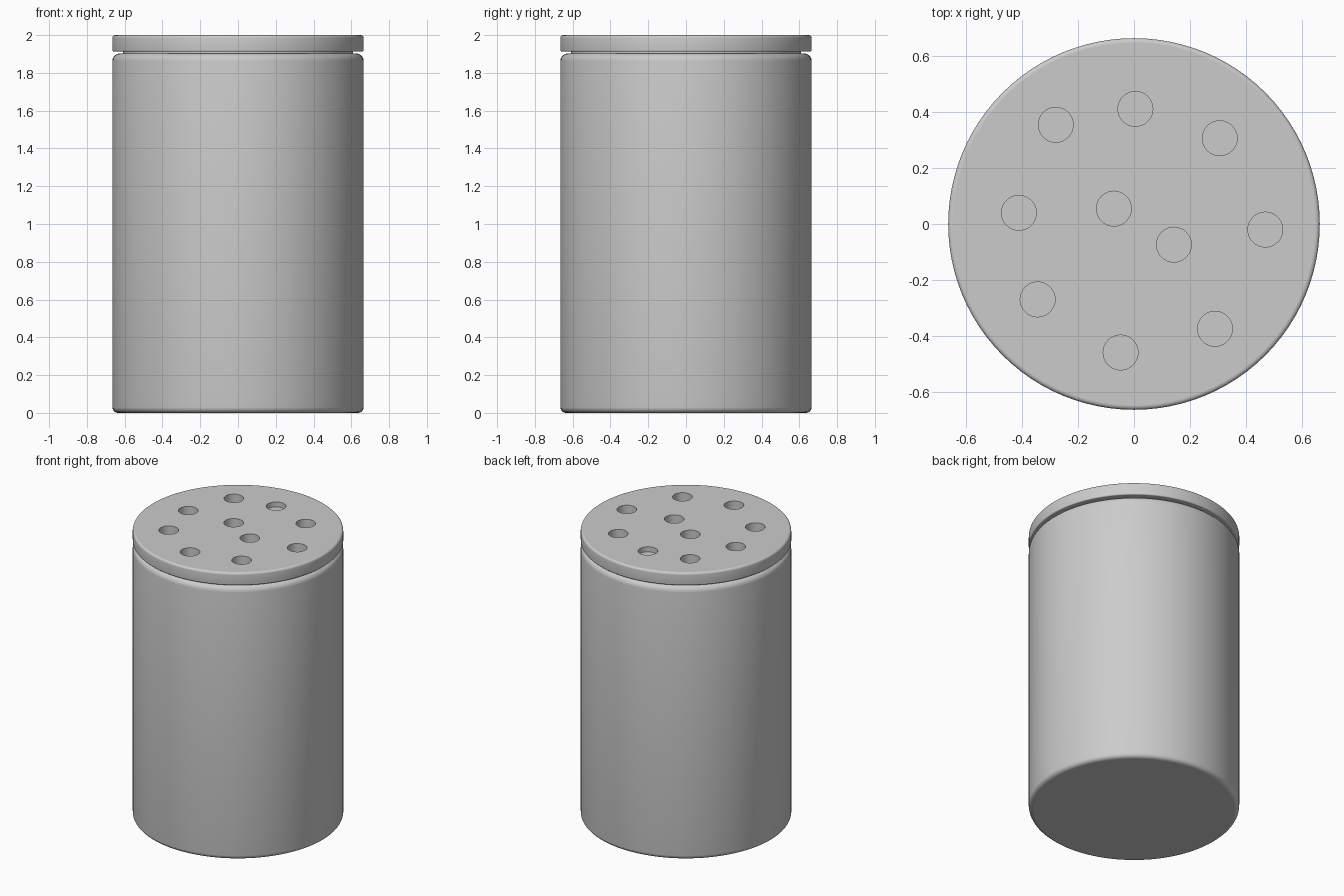
import bpy, bmesh, math

if "Cube" in bpy.data.objects:
    bpy.data.objects.remove(bpy.data.objects["Cube"])

SIDES = 96
R = 0.665

grey = bpy.data.materials.new("plain_grey")
grey.diffuse_color = (0.6, 0.6, 0.6, 1)
grey.use_nodes = True
grey.node_tree.nodes["Principled BSDF"].inputs["Base Color"].default_value = grey.diffuse_color


def finish(obj):
    # smooth rounded sides, flat caps
    bpy.ops.object.select_all(action='DESELECT')
    obj.select_set(True)
    bpy.context.view_layer.objects.active = obj
    bpy.ops.object.shade_smooth_by_angle(angle=math.radians(35))
    for p in obj.data.polygons:
        if abs(p.normal.z) > 0.999:
            p.use_smooth = False


def make_object(name, bm):
    bmesh.ops.recalc_face_normals(bm, faces=bm.faces)
    me = bpy.data.meshes.new(name)
    bm.to_mesh(me)
    bm.free()
    me.materials.append(grey)
    obj = bpy.data.objects.new(name, me)
    bpy.context.collection.objects.link(obj)
    return obj


def rounded_drum(name, r, z0, z1, low, high, steps=5):
    # closed cylinder with rounded bottom and top rims
    prof = []
    for i in range(steps + 1):
        a = math.pi / 2 * i / steps
        prof.append((r - low + low * math.sin(a), z0 + low - low * math.cos(a)))
    for i in range(steps + 1):
        a = math.pi / 2 * i / steps
        prof.append((r - high + high * math.cos(a), z1 - high + high * math.sin(a)))
    bm = bmesh.new()
    rings = []
    for pr, pz in prof:
        rings.append([bm.verts.new((pr * math.cos(2 * math.pi * k / SIDES),
                                    pr * math.sin(2 * math.pi * k / SIDES), pz))
                      for k in range(SIDES)])
    for a, b in zip(rings, rings[1:]):
        for k in range(SIDES):
            n = (k + 1) % SIDES
            bm.faces.new((a[k], a[n], b[n], b[k]))
    bm.faces.new(rings[0][::-1])
    bm.faces.new(rings[-1])
    return make_object(name, bm)


# container body
finish(rounded_drum("body", R, 0.0, 1.903, 0.03, 0.04))

# recessed neck in the gap under the lid
finish(rounded_drum("neck", 0.61, 1.89, 1.914, 0.002, 0.002, 1))

# lid
lid = rounded_drum("lid", R, 1.912, 2.0, 0.008, 0.015)

# pour holes: x, y, floor height
holes = [(-0.28, 0.355, 1.92), (0.005, 0.412, 1.965), (0.307, 0.307, 1.92),
         (-0.412, 0.04, 1.92), (-0.072, 0.055, 1.92), (0.143, -0.074, 1.92),
         (0.47, -0.02, 1.92), (-0.345, -0.27, 1.92), (-0.048, -0.46, 1.92),
         (0.29, -0.375, 1.92)]
bm = bmesh.new()
for x, y, floor in holes:
    made = bmesh.ops.create_cone(bm, cap_ends=True, segments=32,
                                 radius1=0.0625, radius2=0.0625, depth=2.1 - floor)
    bmesh.ops.translate(bm, verts=made["verts"], vec=(x, y, (2.1 + floor) / 2))
cutter = make_object("hole_cutter", bm)
cutter.hide_render = True

mod = lid.modifiers.new("holes", 'BOOLEAN')
mod.operation = 'DIFFERENCE'
mod.solver = 'EXACT'
mod.object = cutter
bpy.context.view_layer.objects.active = lid
bpy.ops.object.modifier_apply(modifier=mod.name)
bpy.data.objects.remove(cutter)
finish(lid)
